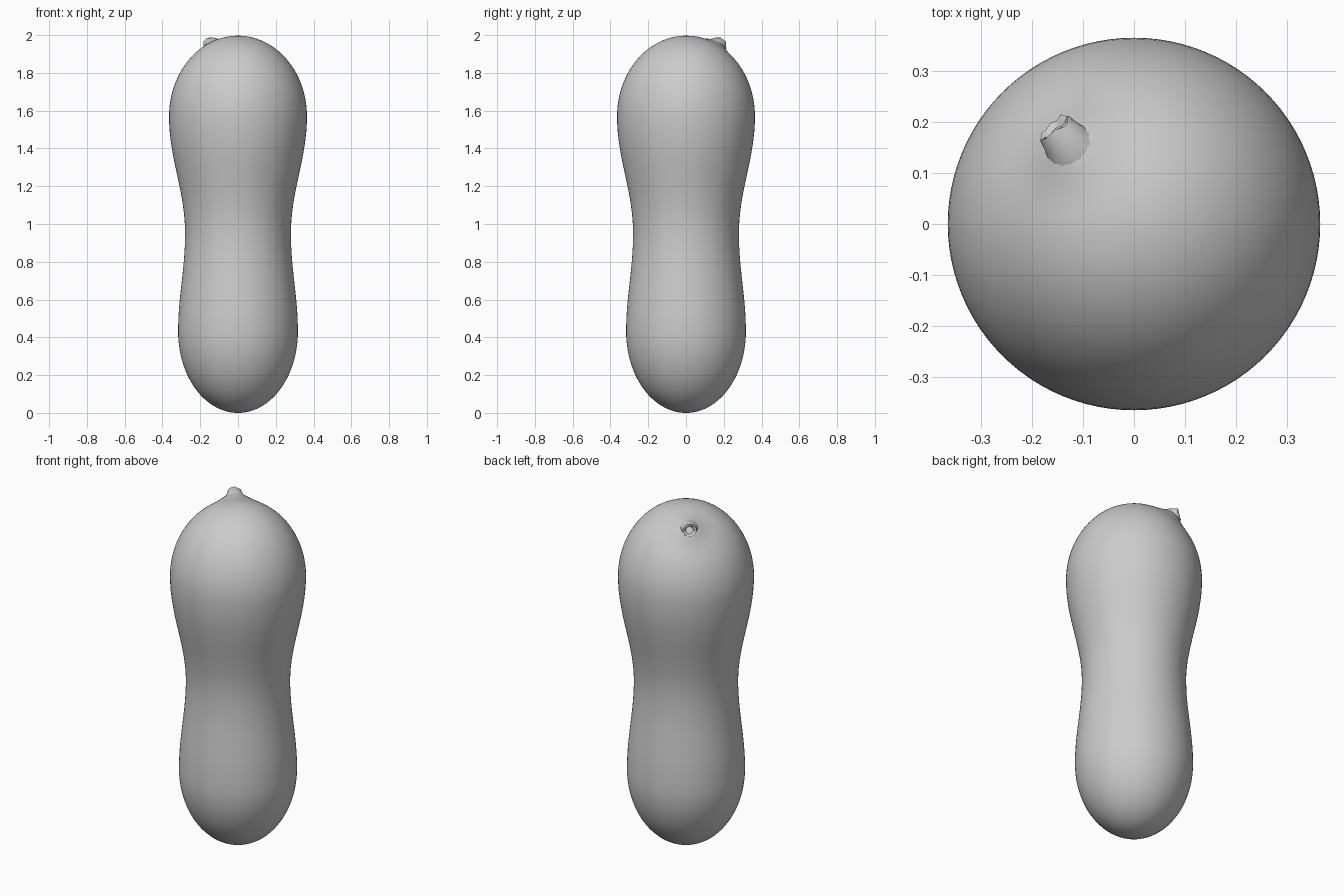
import bpy, bmesh, math, random
from mathutils import Vector

cube = bpy.data.objects.get("Cube")
if cube:
    bpy.data.objects.remove(cube)
random.seed(3)

grey = bpy.data.materials.new("plain grey")
grey.use_nodes = True
colour = (0.6, 0.6, 0.6, 1)
grey.diffuse_color = colour
grey.node_tree.nodes["Principled BSDF"].inputs["Base Color"].default_value = colour

# Direction the stem leans, seen from above
out = Vector((-0.64, 0.77, 0)).normalized()
side = Vector((-out.y, out.x, 0))
up = Vector((0, 0, 1))


def finish(name, bm, angle):
    bmesh.ops.recalc_face_normals(bm, faces=bm.faces)
    mesh = bpy.data.meshes.new(name)
    bm.to_mesh(mesh)
    bm.free()
    obj = bpy.data.objects.new(name, mesh)
    bpy.context.collection.objects.link(obj)
    mesh.materials.append(grey)
    bpy.ops.object.select_all(action='DESELECT')
    obj.select_set(True)
    bpy.context.view_layer.objects.active = obj
    bpy.ops.object.shade_smooth_by_angle(angle=math.radians(angle))
    return obj


def bridge(bm, a, b):
    n = len(a)
    for i in range(n):
        bm.faces.new((a[i], a[(i + 1) % n], b[(i + 1) % n], b[i]))


# Body profile: rounded ends, blended through a narrow waist
LOW, WAIST, HIGH, TOP = (0.317, 0.43), (0.28, 0.95), (0.365, 1.57), 1.997
N = 28
profile = []
for i in range(1, N):
    t = math.pi / 2 * i / N
    profile.append((LOW[0] * math.sin(t), LOW[1] * (1 - math.cos(t))))
for a, b in ((LOW, WAIST), (WAIST, HIGH)):
    for i in range(16):
        t = i / 16
        w = (1 - math.cos(math.pi * t)) / 2
        profile.append((a[0] + (b[0] - a[0]) * w, a[1] + (b[1] - a[1]) * t))
for i in range(N):
    t = math.pi / 2 * i / N
    profile.append((HIGH[0] * math.cos(t), HIGH[1] + (TOP - HIGH[1]) * math.sin(t)))

# Body of revolution, with a soft swelling under the stem
bm = bmesh.new()
SEG = 96
rings = [[bm.verts.new((r * math.cos(k * math.tau / SEG), r * math.sin(k * math.tau / SEG), z))
          for k in range(SEG)] for r, z in profile]
for a, b in zip(rings, rings[1:]):
    bridge(bm, a, b)
for z, ring in ((0, rings[0]), (TOP, rings[-1])):
    pole = bm.verts.new((0, 0, z))
    for i in range(SEG):
        bm.faces.new((ring[i], ring[(i + 1) % SEG], pole))
centre = out * 0.195 + up * 1.93
push = out * 0.5 + up * 0.87
for v in bm.verts:
    v.co += push * 0.04 * math.exp(-((v.co - centre).length / 0.075) ** 2)
finish("body", bm, 60)

# Short curled stem with a ragged, hollow end: outward, height, radius, tilt
sections = [(0.13, 1.900, 0.085, 70), (0.165, 1.930, 0.062, 60), (0.195, 1.946, 0.047, 45),
            (0.222, 1.953, 0.038, 28), (0.246, 1.953, 0.034, 12),
            (0.242, 1.951, 0.024, 12), (0.222, 1.947, 0.016, 15)]
bm = bmesh.new()
SIDES = 16
loops = []
for n, (r, z, rad, tilt) in enumerate(sections):
    t = math.radians(tilt)
    axis = out * math.cos(t) + up * math.sin(t)
    lift = up * math.cos(t) - out * math.sin(t)
    loop = []
    for k in range(SIDES):
        a = k * math.tau / SIDES
        rough = random.uniform(-0.006, 0.006) if n == 4 else 0
        loop.append(bm.verts.new(out * r + up * z + axis * rough
                                 + (side * math.cos(a) * 1.1 + lift * math.sin(a)) * rad))
    loops.append(loop)
for a, b in zip(loops, loops[1:]):
    bridge(bm, a, b)
bm.faces.new(loops[0])
bm.faces.new(loops[-1])
finish("stem", bm, 50)
